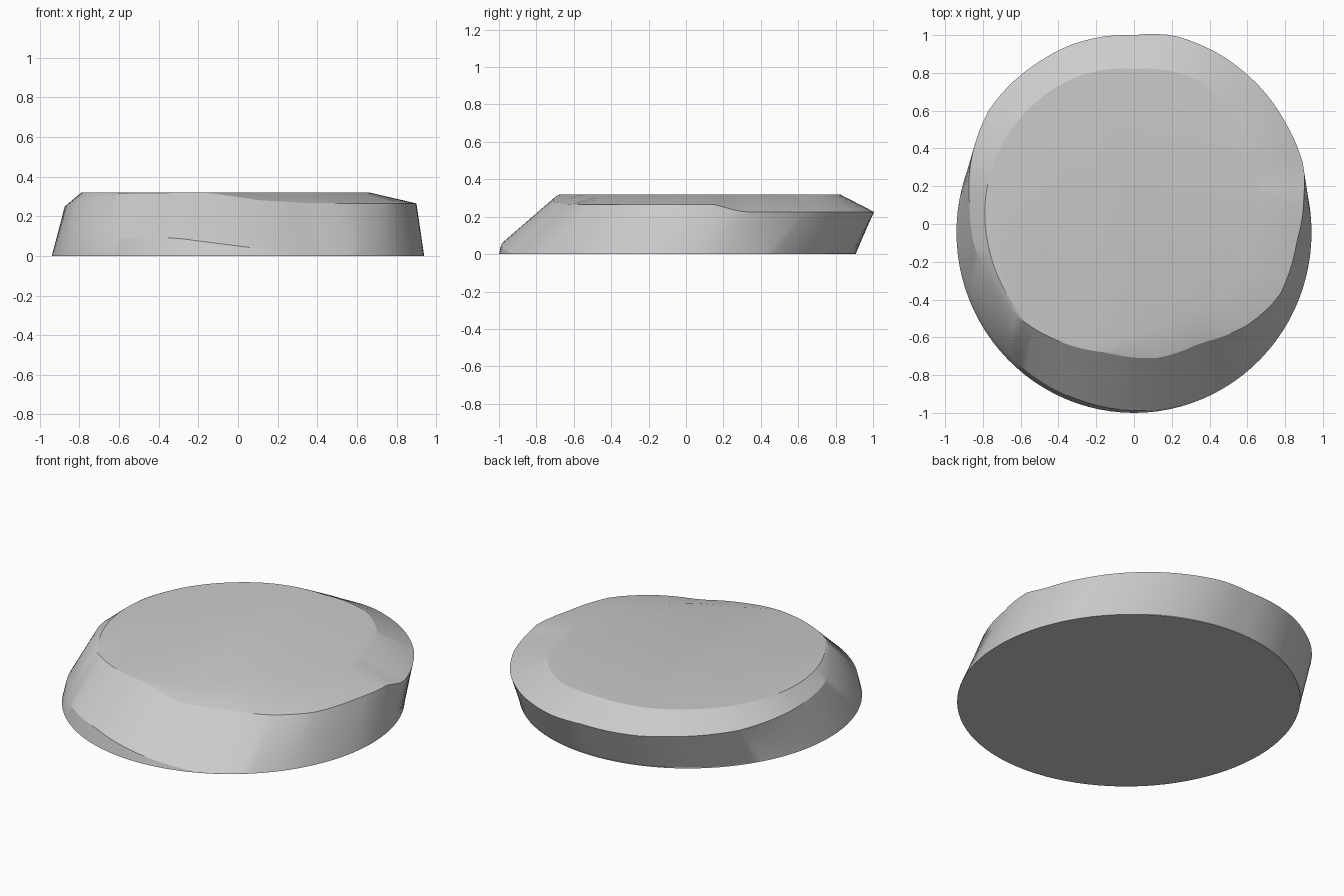
import bpy, bmesh, math

cube = bpy.data.objects.get("Cube")
if cube:
    bpy.data.objects.remove(cube, do_unlink=True)

SIDES = 96
HEIGHT = 0.32
UPPER_CENTRE = 0.15
BASE_CENTRE = -0.045

# Outer shoulder, anticlockwise from the right: x, y, z
SHOULDER = [
    (0.9, 0.15, 0.265), (0.9, 0.3, 0.225), (0.8, 0.54, 0.225), (0.6, 0.79, 0.225),
    (0.35, 0.95, 0.225), (0.2, 1, 0.225), (0, 1, 0.225), (-0.33, 0.95, 0.225),
    (-0.5, 0.86, 0.23), (-0.77, 0.6, 0.24), (-0.86, 0.35, 0.25), (-0.87, 0.1, 0.25),
    (-0.85, -0.1, 0.265), (-0.73, -0.35, 0.29), (-0.58, -0.52, 0.318), (-0.4, -0.62, 0.318),
    (-0.15, -0.68, 0.318), (0.12, -0.71, 0.28), (0.35, -0.63, 0.267), (0.61, -0.53, 0.265),
    (0.77, -0.38, 0.265), (0.86, -0.1, 0.265),
]

# Edge of the level top: x, y
PLATEAU = [
    (0.66, 0.2), (0.55, 0.55), (0.3, 0.78), (0, 0.82), (-0.3, 0.78), (-0.5, 0.66),
    (-0.65, 0.5), (-0.75, 0.3), (-0.79, 0.08), (-0.77, -0.12), (-0.69, -0.34),
    (-0.57, -0.51), (-0.39, -0.61), (-0.15, -0.67), (0.1, -0.55), (0.45, -0.35), (0.62, -0.1),
]


def sampler(points):
    """Return a function giving radius and height at any angle around the outline."""
    turn = 2 * math.pi
    keys = sorted((math.atan2(p[1] - UPPER_CENTRE, p[0]) % turn,
                   math.hypot(p[0], p[1] - UPPER_CENTRE),
                   p[2] if len(p) > 2 else HEIGHT) for p in points)
    first, last = keys[0], keys[-1]
    keys = [(last[0] - turn, *last[1:])] + keys + [(first[0] + turn, *first[1:])]

    def sample(angle):
        for a, b in zip(keys, keys[1:]):
            if a[0] <= angle <= b[0]:
                t = (angle - a[0]) / max(b[0] - a[0], 1e-6)
                radius, z = (a[i] + (b[i] - a[i]) * t for i in (1, 2))
                return (radius * math.cos(angle),
                        UPPER_CENTRE + radius * math.sin(angle), z)
    return sample


def base_point(angle, z=0, scale=1):
    radius = scale / math.hypot(math.cos(angle) / 0.94, math.sin(angle) / 0.955)
    return radius * math.cos(angle), BASE_CENTRE + radius * math.sin(angle), z


def foot_point(angle):
    # Low upright lip that fades out around the front
    x = math.cos(angle)
    lip = max(0.004, min(0.09, 0.05 - 0.12 * x)) if math.sin(angle) < 0 else 0.004
    lip = 0.004 + (lip - 0.004) * min(1, max(0, -math.sin(angle) * 2.5))
    return base_point(angle, lip, 1 - lip * 0.25)


# Leaning disc built from stacked rings
bm = bmesh.new()
angles = [2 * math.pi * i / SIDES for i in range(SIDES)]
rings = [[bm.verts.new(place(a)) for a in angles]
         for place in (base_point, foot_point, sampler(SHOULDER), sampler(PLATEAU))]
for low, high in zip(rings, rings[1:]):
    for i in range(SIDES):
        j = (i + 1) % SIDES
        bm.faces.new((low[i], low[j], high[j], high[i]))
bm.faces.new(reversed(rings[0]))
bm.faces.new(rings[-1])
bmesh.ops.recalc_face_normals(bm, faces=bm.faces)

mesh = bpy.data.meshes.new("leaning_disc")
bm.to_mesh(mesh)
bm.free()
disc = bpy.data.objects.new("leaning_disc", mesh)
bpy.context.collection.objects.link(disc)

# Plain grey surface
grey = bpy.data.materials.new("light_grey")
grey.use_nodes = True
colour = (0.6, 0.6, 0.6, 1)
grey.diffuse_color = colour
grey.node_tree.nodes["Principled BSDF"].inputs["Base Color"].default_value = colour
mesh.materials.append(grey)

bpy.ops.object.select_all(action='DESELECT')
disc.select_set(True)
bpy.context.view_layer.objects.active = disc
bpy.ops.object.shade_smooth_by_angle(angle=math.radians(25))
